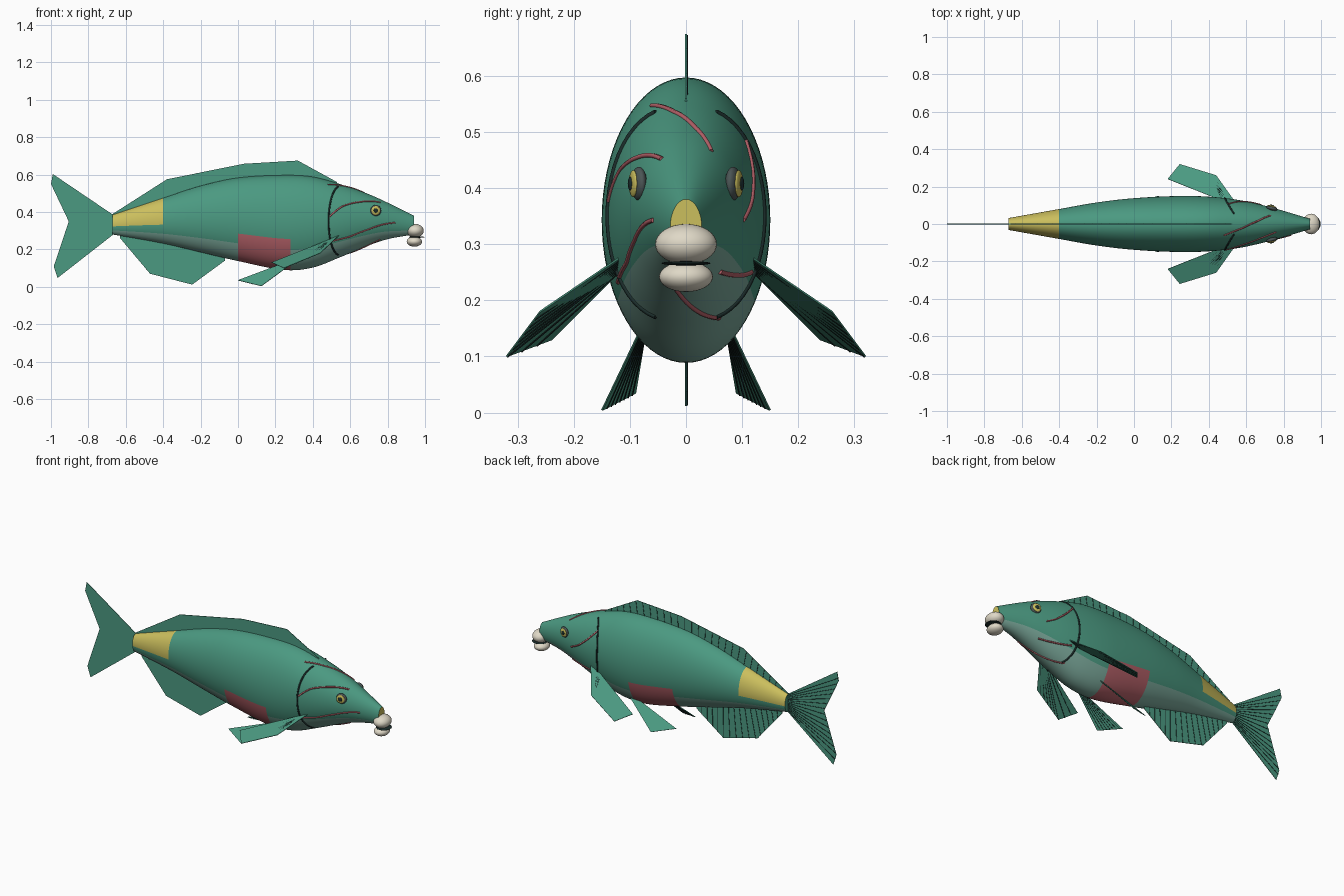
import bpy, bmesh, math
from mathutils import Vector

cube = bpy.data.objects.get("Cube")
if cube:
    bpy.data.objects.remove(cube, do_unlink=True)


def material(name, rgb):
    m = bpy.data.materials.new(name)
    m.use_nodes = True
    m.diffuse_color = (*rgb, 1)
    m.node_tree.nodes["Principled BSDF"].inputs["Base Color"].default_value = (*rgb, 1)
    return m


GREEN = material("sea_green", (.07, .32, .22))
BELLY = material("pale_belly_green", (.20, .40, .33))
PINK = material("dusty_pink", (.46, .12, .14))
YELLOW = material("soft_yellow", (.60, .52, .11))
CREAM = material("beak_cream", (.74, .69, .57))
DARK = material("dark_line", (.012, .028, .026))
EYE = material("eye_grey", (.07, .09, .09))

# Body stations: x, top, bottom, half width
STATIONS = [(-.67, .385, .28, .032), (-.4, .475, .232, .08), (-.2, .54, .185, .115),
            (0, .583, .138, .138), (.25, .597, .09, .15), (.4, .588, .103, .146),
            (.55, .548, .16, .13), (.7, .495, .222, .098), (.8, .45, .255, .07),
            (.94, .38, .28, .028)]


def slope(i, k):
    a, b = STATIONS[max(i - 1, 0)], STATIONS[min(i + 1, len(STATIONS) - 1)]
    return (b[k] - a[k]) / (b[0] - a[0])


def section(x):
    """Smoothly interpolated top, bottom and half width at x."""
    i = 0
    while i < len(STATIONS) - 2 and x > STATIONS[i + 1][0]:
        i += 1
    a, b = STATIONS[i], STATIONS[i + 1]
    h = b[0] - a[0]
    t = (x - a[0]) / h
    out = []
    for k in (1, 2, 3):
        out.append((2*t**3 - 3*t*t + 1) * a[k] + (3*t*t - 2*t**3) * b[k]
                   + (t**3 - 2*t*t + t) * h * slope(i, k) + (t**3 - t*t) * h * slope(i + 1, k))
    return out


def skin(x, degrees):
    """Point on the body; 0 degrees is the left flank, 90 the back."""
    top, bottom, width = section(x)
    a = math.radians(degrees)
    return Vector((x, width * math.cos(a), (top + bottom) / 2 + (top - bottom) / 2 * math.sin(a)))


def mesh_object(name, bm, mats, smooth=True):
    mesh = bpy.data.meshes.new(name)
    bm.normal_update()
    bm.to_mesh(mesh)
    bm.free()
    ob = bpy.data.objects.new(name, mesh)
    bpy.context.collection.objects.link(ob)
    for m in mats:
        mesh.materials.append(m)
    if smooth:
        bpy.ops.object.select_all(action='DESELECT')
        ob.select_set(True)
        bpy.context.view_layer.objects.active = ob
        bpy.ops.object.shade_smooth_by_angle(angle=math.radians(40))
    return ob


def tubes(name, paths, radius, mat, spline='POLY'):
    cu = bpy.data.curves.new(name, 'CURVE')
    cu.dimensions = '3D'
    cu.bevel_depth = radius
    cu.bevel_resolution = 1
    cu.use_fill_caps = True
    for path in paths:
        s = cu.splines.new(spline)
        s.points.add(len(path) - 1)
        for p, co in zip(s.points, path):
            p.co = (*co, 1)
    cu.materials.append(mat)
    ob = bpy.data.objects.new(name, cu)
    bpy.context.collection.objects.link(ob)
    return ob


def along(points, t):
    """Point at fraction t of the length of a polyline."""
    pts = [Vector(p) for p in points]
    lengths = [(b - a).length for a, b in zip(pts, pts[1:])]
    d = t * sum(lengths)
    for a, b, l in zip(pts, pts[1:], lengths):
        if d <= l + 1e-6:
            return a.lerp(b, d / l)
        d -= l
    return pts[-1]


# Body: lofted elliptical rings, coloured by angle and length
SIDES = 72
xs = [-.67] + [i / 50 for i in range(-33, 48)]
bm = bmesh.new()
rings = [[bm.verts.new(skin(x, 360 * j / SIDES)) for j in range(SIDES)] for x in xs]
for i in range(len(xs) - 1):
    mid = (xs[i] + xs[i + 1]) / 2
    for j in range(SIDES):
        k = (j + 1) % SIDES
        f = bm.faces.new((rings[i][j], rings[i][k], rings[i + 1][k], rings[i + 1][j]))
        height = math.sin(math.radians(360 * (j + .5) / SIDES))
        if mid < -.4 and height > -.15:
            f.material_index = 3
        elif 0 < mid < .29 and height < -.35:
            f.material_index = 2
        elif height < -.6:
            f.material_index = 1
bm.faces.new(rings[0])
bm.faces.new(rings[-1]).material_index = 3
bmesh.ops.recalc_face_normals(bm, faces=bm.faces)
mesh_object("body", bm, [GREEN, BELLY, PINK, YELLOW])


def fin(name, inner, outer, rays, side):
    """Thin fin between a root line and an outer line, with rays on one face."""
    bm = bmesh.new()
    bm.faces.new([bm.verts.new(p) for p in list(inner) + list(outer)[::-1]])
    ob = mesh_object(name, bm, [GREEN], smooth=False)
    mod = ob.modifiers.new("thickness", 'SOLIDIFY')
    mod.thickness = .003
    mod.offset = 0
    lift = Vector(side) * .002
    paths = []
    for i in range(1, rays):
        a, b = along(inner, i / rays), along(outer, i / rays)
        paths.append([a + lift, b + lift])
    tubes(name + "_rays", paths, .0014, DARK)


def flat(points):
    return [(x, 0, z) for x, z in points]


# Fins on the centre line
back = [skin(x / 100, 90) - Vector((0, 0, .015)) for x in range(-67, 54, 12)]
fin("dorsal_fin", back, flat([(-.67, .39), (-.38, .575), (.03, .658), (.32, .675), (.53, .56)]),
    28, (0, 1, 0))
under = [skin(x / 100, 270) + Vector((0, 0, .015)) for x in range(-63, -6, 8)]
fin("anal_fin", under, flat([(-.63, .26), (-.47, .07), (-.245, .012), (-.07, .14)]),
    16, (0, 1, 0))
fin("tail_fin", flat([(-.66, .38), (-.66, .285)]),
    flat([(-.99, .603), (-1, .55), (-.905, .35), (-.985, .11), (-.965, .047)]), 16, (0, 1, 0))

for label, s in (("left", 1), ("right", -1)):
    def mirrored(points):
        return [(x, s * y, z) for x, y, z in points]

    # Paired fins
    fin(label + "_pectoral_fin", mirrored([(.54, .12, .275), (.47, .125, .245)]),
        mirrored([(.44, .26, .18), (.245, .32, .10), (.18, .24, .13)]), 9, (0, -s * .7, -.7))
    fin(label + "_pelvic_fin", mirrored([(.31, .085, .14), (.24, .075, .125)]),
        mirrored([(.125, .15, .004), (0, .09, .035)]), 8, (0, -s * .9, -.4))

    # Gill cover edge
    gill = []
    for d in range(-66, 67, 6):
        gill.append(skin(.485 + .05 * (d / 66) ** 2, d if s > 0 else 180 - d))
    tubes(label + "_gill_edge", [gill], .005, DARK)

    # Eye: flattened ball with thin iris and pupil discs
    for part, radius, depth, y, mat in (("eye", .03, .013, .084, EYE),
                                        ("iris", .024, .006, .094, YELLOW),
                                        ("pupil", .012, .004, .099, DARK)):
        bpy.ops.mesh.primitive_uv_sphere_add(segments=24, ring_count=12,
                                             location=(.737, s * y, .408))
        ob = bpy.context.object
        ob.name = label + "_" + part
        ob.scale = (radius, depth, radius)
        ob.rotation_euler.z = -s * .25
        ob.data.materials.append(mat)
        bpy.ops.object.shade_smooth()

# Beak plates and the dark mouth slit between them
for name, loc, size, mat in (("upper_beak", (.947, 0, .30), (.046, .055, .036), CREAM),
                             ("lower_beak", (.943, 0, .242), (.041, .048, .027), CREAM),
                             ("mouth_slit", (.955, 0, .266), (.043, .044, .004), DARK)):
    bpy.ops.mesh.primitive_uv_sphere_add(segments=32, ring_count=16, location=loc)
    ob = bpy.context.object
    ob.name = name
    ob.scale = size
    ob.data.materials.append(mat)
    bpy.ops.object.shade_smooth()

# Painted head streaks as (x, angle) paths on the skin
STREAKS = {
    "crown_streak": [(.48, 116), (.58, 100), (.66, 82), (.73, 60)],
    "right_brow_streak": [(.49, 173), (.56, 156), (.65, 142), (.76, 122)],
    "right_cheek_streak": [(.46, 211), (.6, 210), (.7, 202), (.84, 183)],
    "left_cheek_streak": [(.5, 40), (.56, 22), (.62, 6), (.68, -6)],
    "left_jaw_streak": [(.52, -30), (.62, -42), (.7, -52)],
    "throat_streak": [(.76, 245), (.64, 270), (.52, 296)],
}
for name, keys in STREAKS.items():
    path = []
    for i in range(25):
        x, d, _ = along([(x, d / 400, 0) for x, d in keys], i / 24)
        path.append(skin(x, d * 400))
    tubes(name, [path], .0045, PINK)
